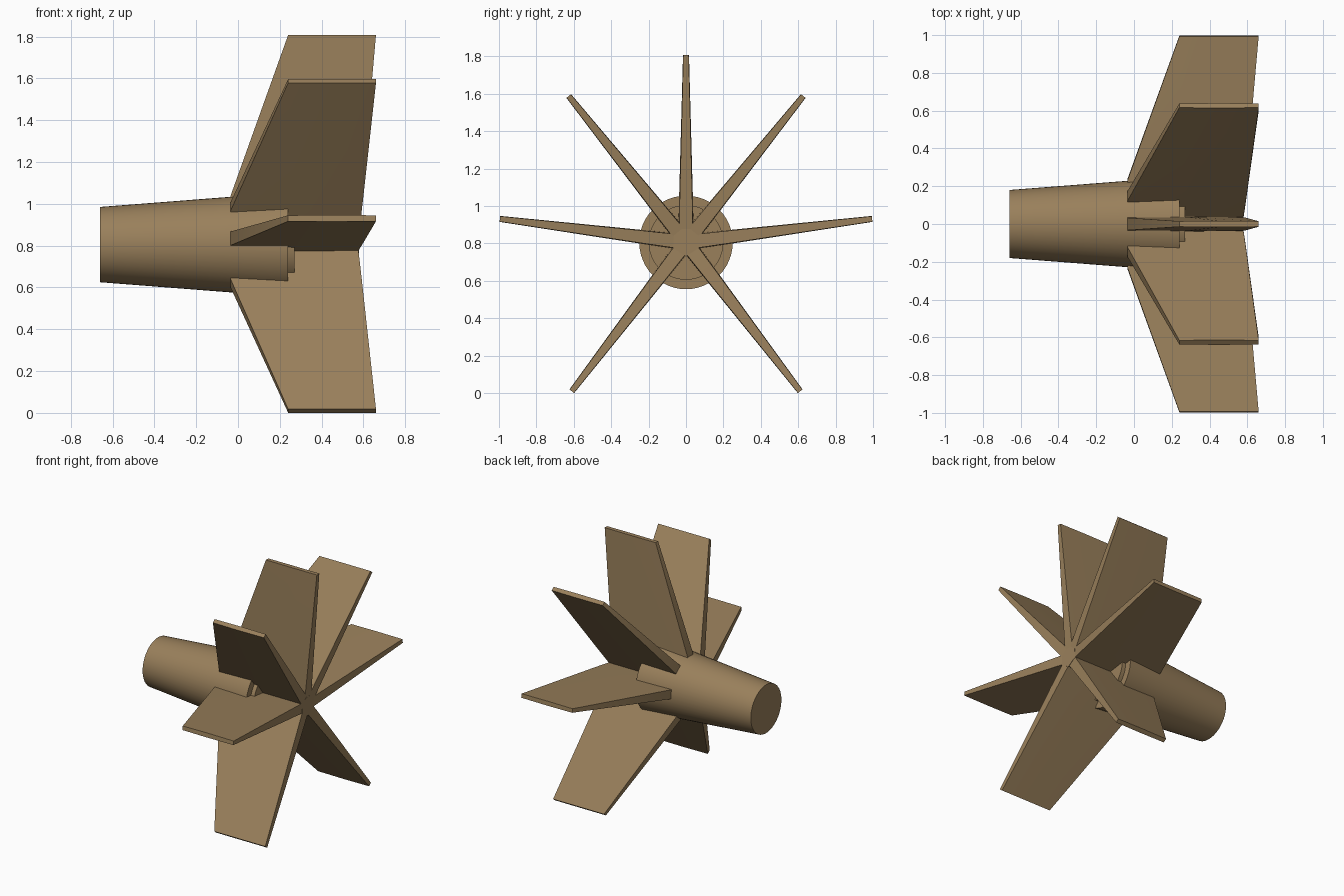
import bpy, bmesh
from math import sin, cos, radians, pi
from mathutils import Matrix

cube = bpy.data.objects.get("Cube")
if cube:
    bpy.data.objects.remove(cube)

AXIS_Z = 0.805

brown = bpy.data.materials.new("tan_brown")
brown.use_nodes = True
colour = (0.32, 0.215, 0.105, 1)
brown.diffuse_color = colour
brown.node_tree.nodes["Principled BSDF"].inputs["Base Color"].default_value = colour


def finish(name, bm, angle):
    bmesh.ops.recalc_face_normals(bm, faces=bm.faces)
    mesh = bpy.data.meshes.new(name)
    bm.to_mesh(mesh)
    bm.free()
    mesh.materials.append(brown)
    obj = bpy.data.objects.new(name, mesh)
    obj.location.z = AXIS_Z
    bpy.context.collection.objects.link(obj)
    bpy.ops.object.select_all(action='DESELECT')
    obj.select_set(True)
    bpy.context.view_layer.objects.active = obj
    bpy.ops.object.shade_smooth_by_angle(angle=radians(angle))
    return obj


def loft(bm, rings):
    """Skin a list of equal-length rings and cap both ends."""
    loops = [[bm.verts.new(p) for p in ring] for ring in rings]
    for a, b in zip(loops, loops[1:]):
        for i in range(len(a)):
            j = (i + 1) % len(a)
            bm.faces.new((a[i], a[j], b[j], b[i]))
    bm.faces.new(loops[0])
    bm.faces.new(loops[-1])


# Tapered tail body with a short stepped rear plug
bm = bmesh.new()
steps = [(-0.66, 0.18), (0.24, 0.25), (0.24, 0.2), (0.27, 0.2)]
turns = [2 * pi * i / 48 for i in range(48)]
loft(bm, [[(x, r * cos(t), r * sin(t)) for t in turns] for x, r in steps])
finish("tail_body", bm, 30)

# Seven radial fins, arranged symmetrically left and right of the top one
right_side = [-52.5, 7.2, 51.3]
fin_angles = right_side + [90] + [180 - a for a in reversed(right_side)]


def build_fin(number, angle):
    # Each section: distance from axis, leading x, trailing x, half thickness
    sections = [(0.05, -0.035, 0.575, 0.041),
                (0.235, -0.035, 0.592, 0.037),
                (1.003, 0.24, 0.66, 0.016)]
    rings = []
    for r, x0, x1, t in sections:
        mid = (x0 + x1) / 2
        rings.append([(x0, r, -t * 0.9), (mid, r, -t), (x1, r, -t * 0.9),
                      (x1, r, t * 0.9), (mid, r, t), (x0, r, t * 0.9)])
    bm = bmesh.new()
    loft(bm, rings)
    bm.transform(Matrix.Rotation(radians(angle), 4, 'X'))
    finish(f"fin_{number}", bm, 35)


for n, a in enumerate(fin_angles, 1):
    build_fin(n, a)

# Hub core joining the fin roots, with one corner in each gap
gaps = [radians((a + b) / 2) for a, b in
        zip(fin_angles, fin_angles[1:] + [fin_angles[0] + 360])]
bm = bmesh.new()
loft(bm, [[(x, 0.075 * cos(g), 0.075 * sin(g)) for g in gaps]
          for x in (0.2, 0.578)])
finish("fin_hub", bm, 20)
